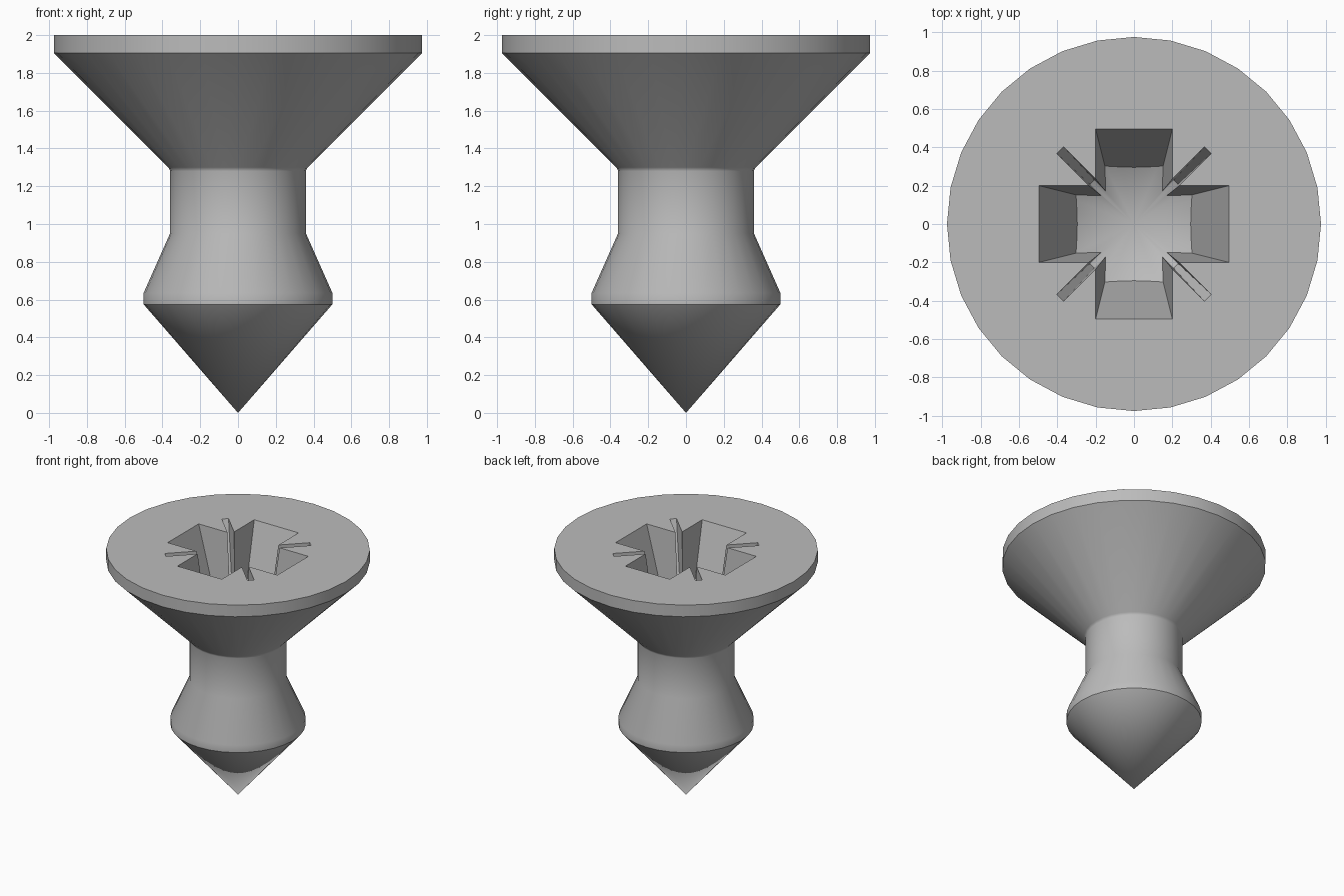
import bpy, bmesh
from math import radians, sqrt, sin, cos, pi
from mathutils import Matrix, Vector

cube = bpy.data.objects.get("Cube")
if cube:
    bpy.data.objects.remove(cube, do_unlink=True)

steel = bpy.data.materials.new("steel_grey")
steel.use_nodes = True
grey = (0.5, 0.5, 0.5, 1)
steel.diffuse_color = grey
steel.node_tree.nodes["Principled BSDF"].inputs["Base Color"].default_value = grey


def finish(bm, name):
    bmesh.ops.recalc_face_normals(bm, faces=bm.faces)
    mesh = bpy.data.meshes.new(name)
    bm.to_mesh(mesh)
    bm.free()
    mesh.materials.append(steel)
    obj = bpy.data.objects.new(name, mesh)
    bpy.context.collection.objects.link(obj)
    return obj


def lathe(name, profile, sides=32):
    """Turn a (radius, height) profile that starts at a point, and cap its top."""
    bm = bmesh.new()
    tip = bm.verts.new((0, 0, profile[0][1]))
    rings = [[bm.verts.new((r * cos(2 * pi * i / sides), r * sin(2 * pi * i / sides), z))
              for i in range(sides)] for r, z in profile[1:]]
    for i in range(sides):
        j = (i + 1) % sides
        bm.faces.new((tip, rings[0][j], rings[0][i]))
        for low, high in zip(rings, rings[1:]):
            bm.faces.new((low[i], low[j], high[j], high[i]))
    bm.faces.new(rings[-1])
    return finish(bm, name)


def recess_outline(t):
    """Cross with a thin diagonal slot in each corner, narrowing as t grows."""
    length, half = 0.495 - 0.2 * t, 0.2 - 0.05 * t
    slot = 0.025 - 0.009 * t
    reach = (0.545 - 0.24 * t) / sqrt(2)
    side = slot / sqrt(2)
    quarter = [(length, -half), (length, half), (half + 2 * side, half),
               (reach + side, reach - side), (reach - side, reach + side),
               (half, half + 2 * side)]
    return [Matrix.Rotation(k * pi / 2, 3, 'Z') @ Vector((x, y, 2 - 0.6 * t))
            for k in range(4) for x, y in quarter]


def boolean(obj, other, operation):
    """Apply a boolean and remove its helper."""
    mod = obj.modifiers.new("cut", 'BOOLEAN')
    mod.operation, mod.object, mod.solver = operation, other, 'EXACT'
    bpy.context.view_layer.update()
    graph = bpy.context.evaluated_depsgraph_get()
    mesh = bpy.data.meshes.new_from_object(obj.evaluated_get(graph))
    obj.modifiers.clear()
    obj.data = mesh
    bpy.data.objects.remove(other, do_unlink=True)


# Pointed shank and countersunk head
screw = lathe("screw_body", [
    (0, 0), (0.5, 0.575), (0.5, 0.635), (0.36, 0.95), (0.36, 1.28),
    (0.363, 1.291), (0.37, 1.3), (0.975, 1.905), (0.975, 2)])

# Tapered driver recess with a shallow conical floor
bm = bmesh.new()
top, bottom = [[bm.verts.new(p) for p in recess_outline(t)] for t in (-0.1, 1.4)]
for i in range(len(top)):
    j = (i + 1) % len(top)
    bm.faces.new((top[i], top[j], bottom[j], bottom[i]))
bm.faces.new(top)
bm.faces.new(bottom)
recess = finish(bm, "recess_cutter")
boolean(recess, lathe("floor_shape", [(0, 1.26), (1, 1.74), (1, 2.3)]), 'INTERSECT')
boolean(screw, recess, 'DIFFERENCE')

# Smooth turned surfaces with sharp rims
bpy.ops.object.select_all(action='DESELECT')
screw.select_set(True)
bpy.context.view_layer.objects.active = screw
bpy.ops.object.shade_smooth_by_angle(angle=radians(30))
